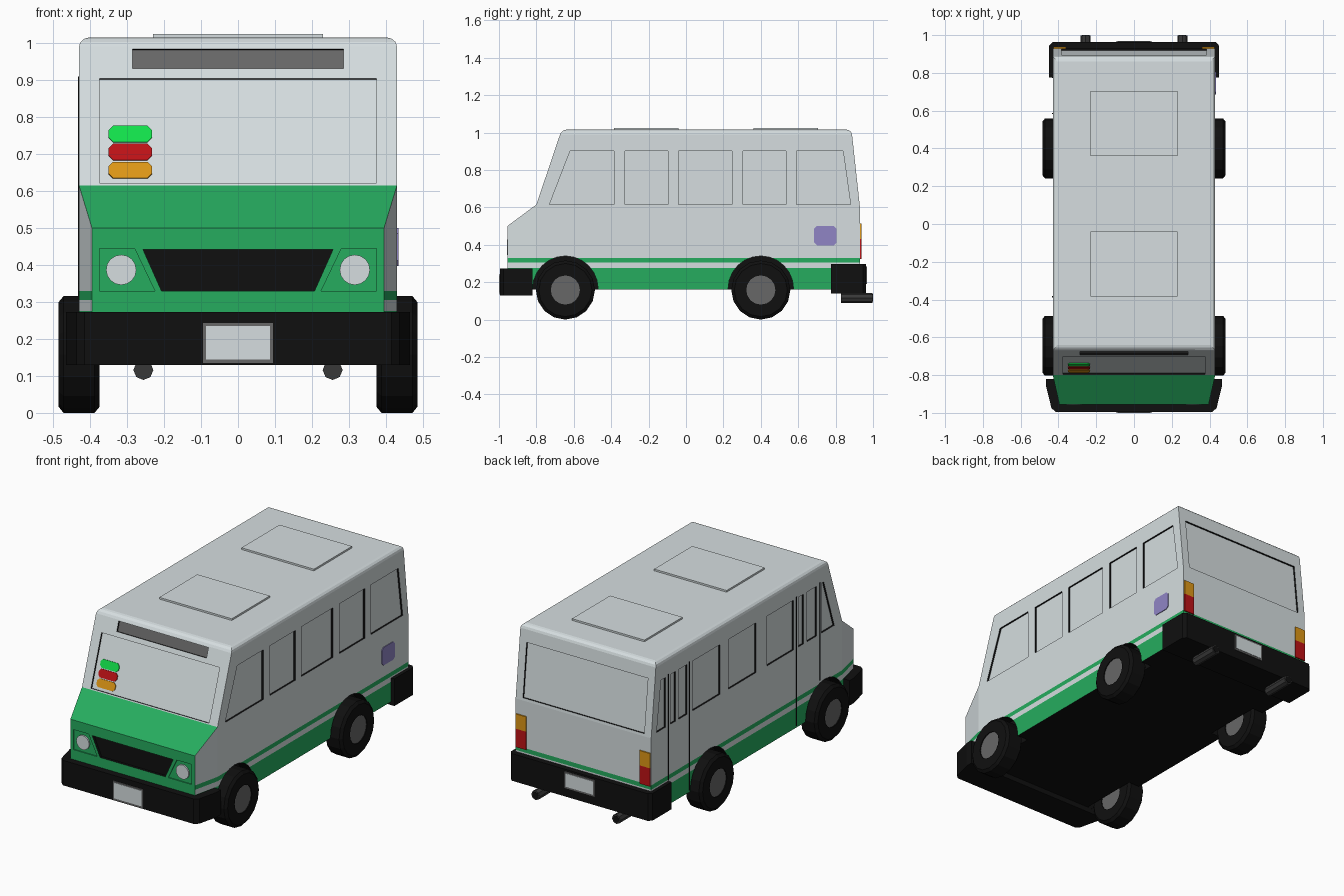
import bpy, bmesh, math
from mathutils import Vector

if "Cube" in bpy.data.objects:
    bpy.data.objects.remove(bpy.data.objects["Cube"])

# Palette (linear)
COLOURS = {
    "white": (0.67, 0.73, 0.745), "green": (0.019, 0.413, 0.114),
    "black": (0.005, 0.005, 0.005), "grey": (0.135, 0.135, 0.135),
    "dark_grey": (0.04, 0.04, 0.04), "red": (0.515, 0.006, 0.008),
    "orange": (0.73, 0.31, 0.008), "bright_green": (0.006, 0.75, 0.07),
    "purple": (0.28, 0.235, 0.56),
}
MATS = {}
for key, rgb in COLOURS.items():
    MATS[key] = bpy.data.materials.new(key)
    MATS[key].diffuse_color = (*rgb, 1)
SLOT = {key: i for i, key in enumerate(MATS)}


def finish(bm, name, colours):
    bmesh.ops.recalc_face_normals(bm, faces=bm.faces)
    mesh = bpy.data.meshes.new(name)
    bm.to_mesh(mesh)
    bm.free()
    for c in colours:
        mesh.materials.append(MATS[c])
    ob = bpy.data.objects.new(name, mesh)
    bpy.context.collection.objects.link(ob)
    return ob


def add_prism(bm, outline, vec, wall=0, cap=0):
    """Extrude an outline along vec; returns nothing, adds to bm."""
    a = [bm.verts.new(p) for p in outline]
    b = [bm.verts.new(Vector(p) + Vector(vec)) for p in outline]
    n = len(a)
    for f in (a, b):
        bm.faces.new(f).material_index = cap
    for i in range(n):
        j = (i + 1) % n
        bm.faces.new((a[i], a[j], b[j], b[i])).material_index = wall


def prism(name, outline, vec, colour):
    bm = bmesh.new()
    add_prism(bm, outline, vec)
    return finish(bm, name, [colour])


def box(name, x0, x1, y0, y1, z0, z1, colour):
    return prism(name, [(x0, y0, z0), (x1, y0, z0), (x1, y1, z0), (x0, y1, z0)],
                 (0, 0, z1 - z0), colour)


def circle(axis, centre, r, n=16):
    pts = []
    for i in range(n):
        t = 2 * math.pi * i / n
        u, v = r * math.cos(t), r * math.sin(t)
        pts.append(Vector(centre) + Vector((0, u, v) if axis == "x" else (u, 0, v)))
    return pts


def rect(a0, a1, b0, b1):
    return [(a0, b0), (a1, b0), (a1, b1), (a0, b1)]


def rounded(a0, a1, b0, b1, c):
    return [(a0 + c, b0), (a1 - c, b0), (a1, b0 + c), (a1, b1 - c),
            (a1 - c, b1), (a0 + c, b1), (a0, b1 - c), (a0, b0 + c)]


# Sloped planes of windscreen and rear window
FRONT_N = Vector((0, -0.4, 0.135)).normalized()
REAR_N = Vector((0, 0.415, 0.045)).normalized()


def on_front(pts, off):
    return [Vector((x, -0.8 + (z - 0.615) * 0.3375, z)) + FRONT_N * off for x, z in pts]


def on_rear(pts, off):
    return [Vector((x, 0.93 - (z - 0.6) * 0.1084, z)) + REAR_N * off for x, z in pts]


# Body shell: side profile with tapered nose
profile = [(-0.955, 0.16), (-0.955, 0.5), (-0.8, 0.615), (-0.665, 1.015),
           (0.885, 1.015), (0.93, 0.6), (0.93, 0.16), (-0.8, 0.16)]
bm = bmesh.new()
sides = []
for s in (-1, 1):
    v = [bm.verts.new((s * (0.395 if y < -0.9 else 0.43), y, z)) for y, z in profile]
    bm.faces.new((v[0], v[1], v[2], v[7]))
    bm.faces.new(v[2:])
    sides.append(v)
for i in range(8):
    j = (i + 1) % 8
    bm.faces.new((sides[0][i], sides[0][j], sides[1][j], sides[1][i]))
bmesh.ops.recalc_face_normals(bm, faces=bm.faces)
roof_edges = [e for e in bm.edges if all(v.co.z > 1.01 for v in e.verts)]
bmesh.ops.bevel(bm, geom=roof_edges, offset=0.025, segments=3, profile=0.5, affect='EDGES')
# Stripe bands
for z in (0.275, 0.305, 0.33):
    bmesh.ops.bisect_plane(bm, geom=bm.verts[:] + bm.edges[:] + bm.faces[:],
                           plane_co=(0, 0, z), plane_no=(0, 0, 1))
bm.normal_update()
for f in bm.faces:
    c, n = f.calc_center_median(), f.normal
    if n.z < -0.9:
        f.material_index = SLOT["black"]
    elif (c.y < -0.8 and abs(n.x) < 0.1) or c.z < 0.275 or 0.305 < c.z < 0.33:
        f.material_index = SLOT["green"]
body = finish(bm, "body", MATS)

# Recesses: windows, sign, grille, lamp panels, wheel arches
cut = bmesh.new()
black, white = SLOT["black"], SLOT["white"]
Z0, Z1 = 0.615, 0.9
right = [[(-0.73, Z0), (-0.385, Z0), (-0.385, Z1), (-0.62, Z1)],
         rect(-0.325, -0.095, Z0, Z1), rect(-0.04, 0.245, Z0, Z1),
         rect(0.305, 0.535, Z0, Z1),
         [(0.59, Z0), (0.88, Z0), (0.84, Z1), (0.59, Z1)]]
left = [[(-0.73, Z0), (-0.615, Z0), (-0.615, Z1), (-0.635, Z1)]]
left += [rect(a, b, Z0, Z1) for a, b in ((-0.57, -0.485), (-0.45, -0.405), (-0.36, -0.12),
                                         (-0.02, 0.23), (0.305, 0.555), (0.605, 0.68),
                                         (0.71, 0.755))]
left += [[(0.8, Z0), (0.88, Z0), (0.84, Z1), (0.8, Z1)]]
for s, windows in ((1, right), (-1, left)):
    for w in windows:
        add_prism(cut, [(s * 0.45, y, z) for y, z in w], (-s * 0.03, 0, 0), black, white)
    for y in (-0.645, 0.4):
        add_prism(cut, circle("x", (s * 0.36, y, 0.165), 0.175, 24), (s * 0.14, 0, 0),
                  black, black)
    lamp = [(0.375, 0.445), (0.28, 0.445), (0.225, 0.33), (0.375, 0.33)]
    add_prism(cut, [(s * x, -0.97, z) for x, z in lamp], (0, 0.021, 0),
              SLOT["green"], SLOT["green"])
add_prism(cut, on_front(rect(-0.375, 0.375, 0.622, 0.905), 0.02), FRONT_N * -0.03, black, white)
add_prism(cut, on_front(rect(-0.285, 0.285, 0.932, 0.985), 0.02), FRONT_N * -0.03,
          black, SLOT["grey"])
add_prism(cut, on_rear(rect(-0.385, 0.385, 0.615, 0.92), 0.02), REAR_N * -0.03, black, white)
grille = [(-0.257, 0.442), (0.257, 0.442), (0.207, 0.33), (-0.207, 0.33)]
add_prism(cut, [(x, -0.97, z) for x, z in grille], (0, 0.03, 0), black, black)
cutter = finish(cut, "recess_cutter", MATS)
cutter.hide_render = True
mod = body.modifiers.new("recesses", 'BOOLEAN')
mod.operation, mod.solver, mod.object = 'DIFFERENCE', 'EXACT', cutter
bpy.context.view_layer.objects.active = body
body.select_set(True)
bpy.ops.object.modifier_apply(modifier=mod.name)
bpy.data.objects.remove(cutter)

# Roof hatches
for i, (y0, y1) in enumerate(((-0.385, -0.04), (0.36, 0.705))):
    box(f"roof_hatch_{i}", -0.23, 0.23, y0, y1, 1.01, 1.025, "white")

# Bumpers with chamfered ends
for name, half, z0, z1 in (
        ("front_bumper", [(0.465, -0.82), (0.465, -0.86), (0.437, -0.975), (0.415, -0.994)],
         0.13, 0.273),
        ("rear_bumper", [(0.45, 0.775), (0.45, 0.945), (0.432, 0.963)], 0.14, 0.296)):
    outline = [(x, y, z0) for x, y in half] + [(-x, y, z0) for x, y in reversed(half)]
    prism(name, outline, (0, 0, z1 - z0), "black")

# Number plates: grey border with blank white panel
for name, y, d, z0, z1 in (("front_plate", -0.994, -1, 0.135, 0.243),
                           ("rear_plate", 0.963, 1, 0.19, 0.285)):
    box(name + "_border", -0.095, 0.095, y, y + d * 0.004, z0, z1, "grey")
    box(name, -0.087, 0.087, y, y + d * 0.006, z0 + 0.01, z1 - 0.008, "white")

# Windscreen stickers
for c, z in (("bright_green", 0.735), ("red", 0.686), ("orange", 0.637)):
    prism("sticker_" + c, on_front(rounded(-0.35, -0.233, z, z + 0.044, 0.012), -0.01),
          FRONT_N * 0.005, c)

# Side badge
prism("side_badge", [(0.43, y, z) for y, z in rounded(0.685, 0.805, 0.397, 0.5, 0.015)],
      (0.004, 0, 0), "purple")

# Door seams on the left side
for i, (y, z0) in enumerate(((-0.6, 0.35), (-0.385, 0.17), (0.585, 0.17), (0.775, 0.3))):
    box(f"door_seam_{i}", -0.433, -0.43, y - 0.003, y + 0.003, z0, 0.91, "black")

# Tyre cross-section: offset from wheel centre, radius
tyre = [(-0.055, 0.078), (-0.055, 0.142), (-0.042, 0.158),
        (0.042, 0.158), (0.055, 0.142), (0.055, 0.078)]
for s, side in ((-1, "left"), (1, "right")):
    # Wheels
    for y, end in ((-0.645, "front"), (0.4, "rear")):
        bm = bmesh.new()
        rings = [[bm.verts.new(p) for p in circle("x", (s * 0.43 + dx, y, 0.158), r)]
                 for dx, r in tyre]
        for k, ring in enumerate(rings):
            nxt = rings[(k + 1) % len(rings)]
            for i in range(16):
                j = (i + 1) % 16
                bm.faces.new((ring[i], ring[j], nxt[j], nxt[i]))
        finish(bm, f"{end}_{side}_tyre", ["black"])
        prism(f"{end}_{side}_hub", circle("x", (s * 0.43 - 0.05, y, 0.158), 0.08),
              (0.1, 0, 0), "grey")
    # Headlights
    prism(f"{side}_headlight", circle("y", (s * 0.316, -0.949, 0.387), 0.041),
          (0, -0.008, 0), "white")
    # Tail lights
    for c, z0, z1 in (("red", 0.325, 0.43), ("orange", 0.43, 0.515)):
        box(f"{side}_tail_light_{c}", s * 0.36, s * 0.426, 0.929, 0.937, z0, z1, c)
    # Exhaust pipes
    prism(f"{side}_exhaust", circle("y", (s * 0.256, 0.83, 0.116), 0.027, 8),
          (0, 0.168, 0), "dark_grey")
    prism(f"{side}_exhaust_opening", circle("y", (s * 0.256, 0.997, 0.116), 0.02, 8),
          (0, 0.003, 0), "black")

for m in bpy.data.materials:
    if m.users and not m.is_grease_pencil:
        m.use_nodes = True
        m.node_tree.nodes["Principled BSDF"].inputs["Base Color"].default_value = m.diffuse_color
